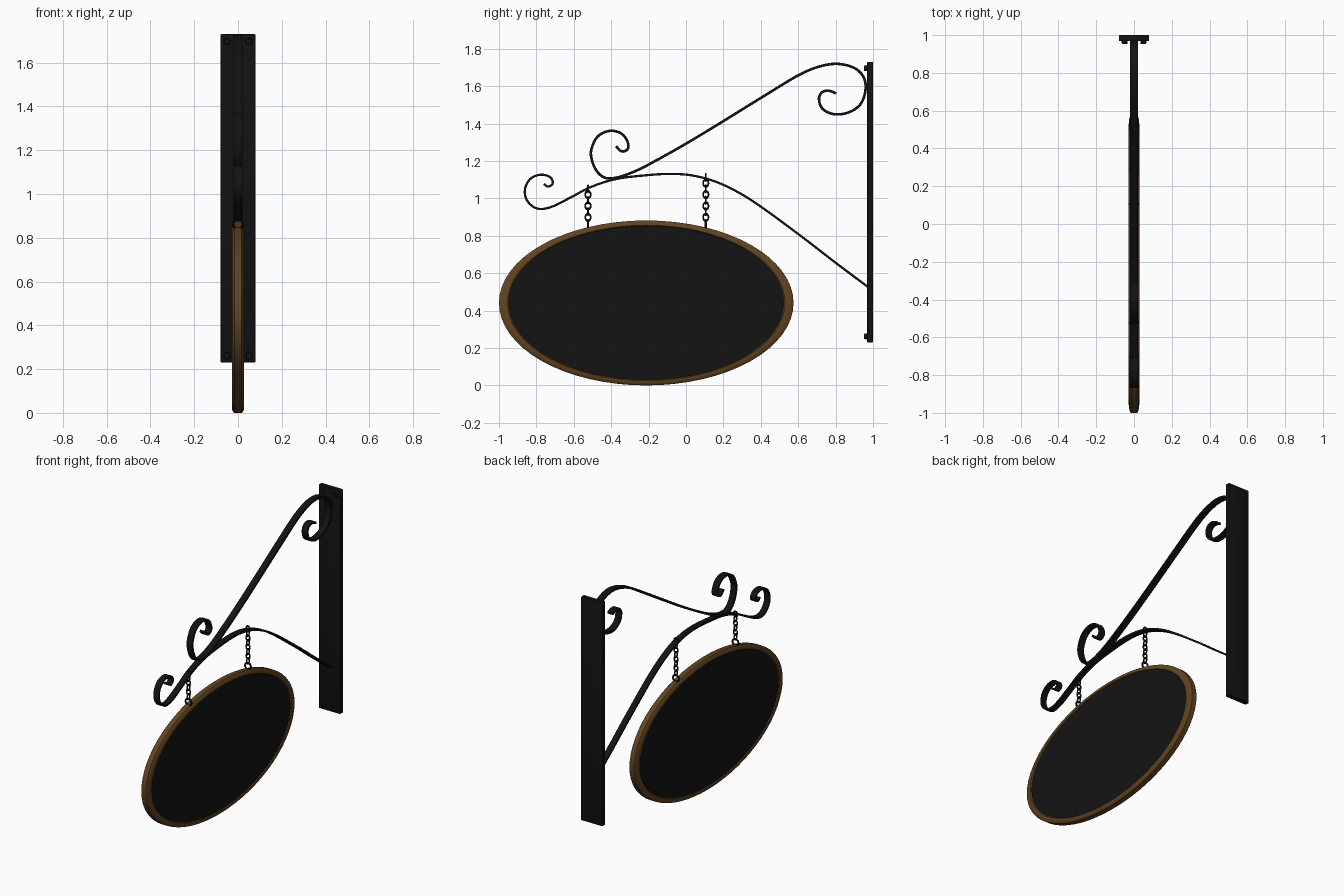
import bpy, bmesh, math
from mathutils import Vector, Matrix
from mathutils.geometry import interpolate_bezier

if "Cube" in bpy.data.objects:
    bpy.data.objects.remove(bpy.data.objects["Cube"])


def material(name, rgb):
    m = bpy.data.materials.new(name)
    m.diffuse_color = (*rgb, 1)
    m.use_nodes = True
    m.node_tree.nodes["Principled BSDF"].inputs["Base Color"].default_value = m.diffuse_color
    return m


IRON = material("black_iron", (0.006, 0.006, 0.006))
BOARD = material("blackboard", (0.007, 0.007, 0.007))
WOOD = material("brown_wood", (0.12, 0.058, 0.015))


def finish(name, bm, mat, smooth=True):
    bmesh.ops.recalc_face_normals(bm, faces=bm.faces)
    me = bpy.data.meshes.new(name)
    bm.to_mesh(me)
    bm.free()
    ob = bpy.data.objects.new(name, me)
    bpy.context.collection.objects.link(ob)
    me.materials.append(mat)
    if smooth:
        bpy.context.view_layer.objects.active = ob
        bpy.ops.object.select_all(action='DESELECT')
        ob.select_set(True)
        bpy.ops.object.shade_smooth_by_angle(angle=math.radians(35))
    return ob


def bridge(bm, a, b):
    n = len(a)
    for i in range(n):
        bm.faces.new((a[i], a[(i + 1) % n], b[(i + 1) % n], b[i]))


# flat iron strap bent along a smooth path in the y-z plane
def strap(name, pts, width, thick, steps=6):
    p = [Vector((0, y, z)) for y, z in pts]
    n = len(p)
    tan = [(p[min(i + 1, n - 1)] - p[max(i - 1, 0)]).normalized() for i in range(n)]
    path = []
    for i in range(n - 1):
        h = (p[i + 1] - p[i]).length / 3
        path += interpolate_bezier(p[i], p[i] + tan[i] * h, p[i + 1] - tan[i + 1] * h, p[i + 1], steps + 1)[:-1]
    path.append(p[-1])
    bm = bmesh.new()
    rings = []
    for i, c in enumerate(path):
        t = (path[min(i + 1, len(path) - 1)] - path[max(i - 1, 0)]).normalized()
        nrm = Vector((0, -t.z, t.y)) * thick / 2
        side = Vector((width / 2, 0, 0))
        rings.append([bm.verts.new(c + v) for v in (side + nrm, side - nrm, -side - nrm, -side + nrm)])
    for a, b in zip(rings, rings[1:]):
        bridge(bm, a, b)
    bm.faces.new(rings[0])
    bm.faces.new(rings[-1])
    return finish(name, bm, mat=IRON)


strap("upper_scroll", [
    (0.802, 1.561), (0.765, 1.575), (0.727, 1.567), (0.711, 1.53), (0.733, 1.476), (0.802, 1.449),
    (0.882, 1.465), (0.936, 1.508), (0.96, 1.583), (0.95, 1.647), (0.904, 1.695), (0.813, 1.719),
    (0.717, 1.706), (0.61, 1.663), (0.449, 1.567), (0.075, 1.337), (-0.139, 1.214), (-0.299, 1.134),
    (-0.417, 1.107), (-0.476, 1.144), (-0.508, 1.23), (-0.497, 1.289), (-0.465, 1.337),
    (-0.406, 1.361), (-0.348, 1.348), (-0.316, 1.31), (-0.31, 1.267), (-0.342, 1.251), (-0.374, 1.278)],
    0.042, 0.014)
strap("lower_scroll", [
    (-0.76, 1.077), (-0.735, 1.063), (-0.712, 1.083), (-0.729, 1.115), (-0.781, 1.126), (-0.834, 1.102),
    (-0.861, 1.048), (-0.85, 0.989), (-0.797, 0.946), (-0.727, 0.952), (-0.62, 1.003), (-0.513, 1.059),
    (-0.38, 1.102), (-0.219, 1.123), (-0.075, 1.131), (0.048, 1.12), (0.182, 1.08), (0.342, 0.995),
    (0.61, 0.802), (0.797, 0.658), (0.972, 0.527)], 0.04, 0.012)

# wall plate with softened edges
bm = bmesh.new()
bmesh.ops.create_cube(bm, size=1, matrix=Matrix.Translation((0, 0.984, 0.98)) @ Matrix.Diagonal((0.16, 0.032, 1.5, 1)))
bmesh.ops.bevel(bm, geom=bm.edges[:], offset=0.005, segments=2, affect='EDGES', profile=0.5)
finish("wall_plate", bm, IRON)

# four bolt heads
bm = bmesh.new()
for x in (-0.05, 0.05):
    for z in (0.262, 1.696):
        bmesh.ops.create_cone(bm, cap_ends=True, segments=16, radius1=0.017, radius2=0.014, depth=0.02,
                              matrix=Matrix.Translation((x, 0.962, z)) @ Matrix.Rotation(math.pi / 2, 4, 'X'))
finish("plate_bolts", bm, IRON)

# oval sign: frame profile swept around an ellipse, board inset inside
CY, CZ, RY, RZ, SEG = -0.2125, 0.441, 0.7875, 0.441, 64


def oval(bm, s, x):
    return [bm.verts.new((x, CY + RY * s * math.cos(2 * math.pi * i / SEG),
                          CZ + RZ * s * math.sin(2 * math.pi * i / SEG))) for i in range(SEG)]


half = [(0.93, 0.021), (0.942, 0.028), (0.965, 0.027), (0.987, 0.023), (1.0, 0.017)]
profile = half + [(s, -x) for s, x in reversed(half)]
bm = bmesh.new()
rings = [oval(bm, s, x) for s, x in profile]
for a, b in zip(rings, rings[1:] + rings[:1]):
    bridge(bm, a, b)
finish("oval_frame", bm, WOOD)

bm = bmesh.new()
a, b = oval(bm, 0.938, 0.023), oval(bm, 0.938, -0.023)
bridge(bm, a, b)
bm.faces.new(a)
bm.faces.new(b)
finish("sign_board", bm, BOARD)


# chain links, alternately turned a quarter
def add_link(bm, y, z, R, r, stretch, turned, n=16, m=8):
    rings = []
    for i in range(n):
        a = 2 * math.pi * i / n
        ring = []
        for j in range(m):
            b = 2 * math.pi * j / m
            d = R + r * math.cos(b)
            u, v, w = d * math.cos(a), d * math.sin(a) * stretch, r * math.sin(b)
            ring.append(bm.verts.new((w, y + u, z + v) if turned else (u, y + w, z + v)))
        rings.append(ring)
    for a, b in zip(rings, rings[1:] + rings[:1]):
        bridge(bm, a, b)


for name, y, count in (("outer_chain", -0.524, 7), ("inner_chain", 0.106, 9)):
    bm = bmesh.new()
    add_link(bm, y, 0.862, 0.022, 0.006, 1.0, False)
    for i in range(1, count):
        add_link(bm, y, 0.868 + 0.0305 * i, 0.0145, 0.0045, 1.3, i % 2 == 1)
    finish(name, bm, IRON)
